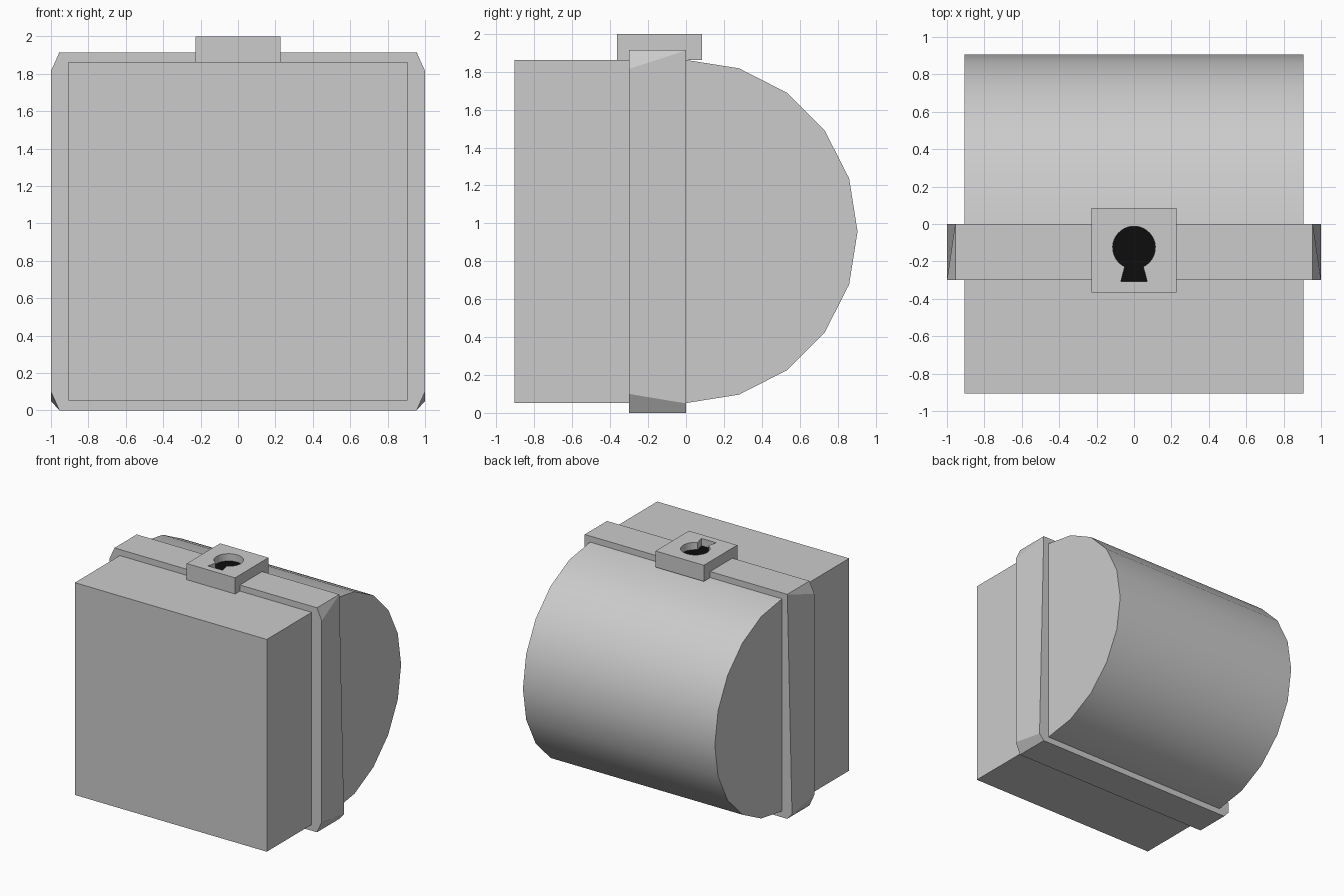
import bpy, bmesh
from math import pi, sin, cos, asin, radians

if "Cube" in bpy.data.objects:
    bpy.data.objects.remove(bpy.data.objects["Cube"])

R, CZ = 0.905, 0.957      # half size of chest and its centre height


def loft(name, start, end):
    """Closed solid between two matching outlines of 3D points."""
    bm = bmesh.new()
    a = [bm.verts.new(p) for p in start]
    b = [bm.verts.new(p) for p in end]
    n = len(a)
    bm.faces.new(a)
    bm.faces.new(b[::-1])
    for i in range(n):
        j = (i + 1) % n
        bm.faces.new((a[i], b[i], b[j], a[j]))
    bmesh.ops.recalc_face_normals(bm, faces=bm.faces)
    me = bpy.data.meshes.new(name)
    bm.to_mesh(me)
    bm.free()
    ob = bpy.data.objects.new(name, me)
    bpy.context.collection.objects.link(ob)
    return ob


def activate(ob):
    bpy.ops.object.select_all(action='DESELECT')
    ob.select_set(True)
    bpy.context.view_layer.objects.active = ob


def block(name, x, y0, y1, z0, z1):
    ring = [(-x, y0), (x, y0), (x, y1), (-x, y1)]
    return loft(name, [(*p, z0) for p in ring], [(*p, z1) for p in ring])


def mirrored(half, y):
    """Right half outline (x, z), top to bottom, completed on the left."""
    return [(x, y, z) for x, z in half] + [(-x, y, z) for x, z in reversed(half)]


# Box body
block("chest_body", R, -R, 0, CZ - R, CZ + R)

# Rounded lid: half of a 20-sided cylinder
arc = [(R * sin(i * pi / 10), CZ + R * cos(i * pi / 10)) for i in range(11)]
lid = loft("lid", [(-R, *p) for p in arc], [(R, *p) for p in arc])
activate(lid)
bpy.ops.object.shade_smooth_by_angle(angle=radians(30))

# Rim band: chamfered front outline, tapering back outline
front = [(0.955, 1.914), (1, 1.815), (1, 0.1), (0.955, 0)]
back = [(0.955, 1.914), (0.956, 1.912), (1, 0.05), (0.955, 0)]
loft("rim_band", mirrored(front, -0.3), mirrored(back, 0))

# Lock block with keyhole recess
lock = block("lock", 0.228, -0.365, 0.085, 1.862, 2.0)
r, cy, neck = 0.114, -0.126, 0.05
half = asin(neck / r)
count = 32
keyhole = []
for i in range(count + 1):
    t = -pi / 2 + half + (2 * pi - 2 * half) * i / count
    keyhole.append((r * cos(t), cy + r * sin(t)))
keyhole += [(-0.07, -0.307), (0.07, -0.307)]
floor = 1.938
cutter = loft("keyhole_cutter", [(*p, floor - 0.004) for p in keyhole],
              [(*p, 2.1) for p in keyhole])
cutter.hide_render = True
mod = lock.modifiers.new("keyhole", 'BOOLEAN')
mod.operation, mod.solver, mod.object = 'DIFFERENCE', 'EXACT', cutter
activate(lock)
bpy.ops.object.modifier_apply(modifier=mod.name)
bpy.data.objects.remove(cutter)

# Dark floor of the keyhole
plate = loft("keyhole_floor", [(*p, floor - 0.004) for p in keyhole],
             [(*p, floor) for p in keyhole])
black = bpy.data.materials.new("black")
black.diffuse_color = (0.004, 0.004, 0.004, 1)
black.use_nodes = True
black.node_tree.nodes["Principled BSDF"].inputs["Base Color"].default_value = black.diffuse_color
plate.data.materials.append(black)
